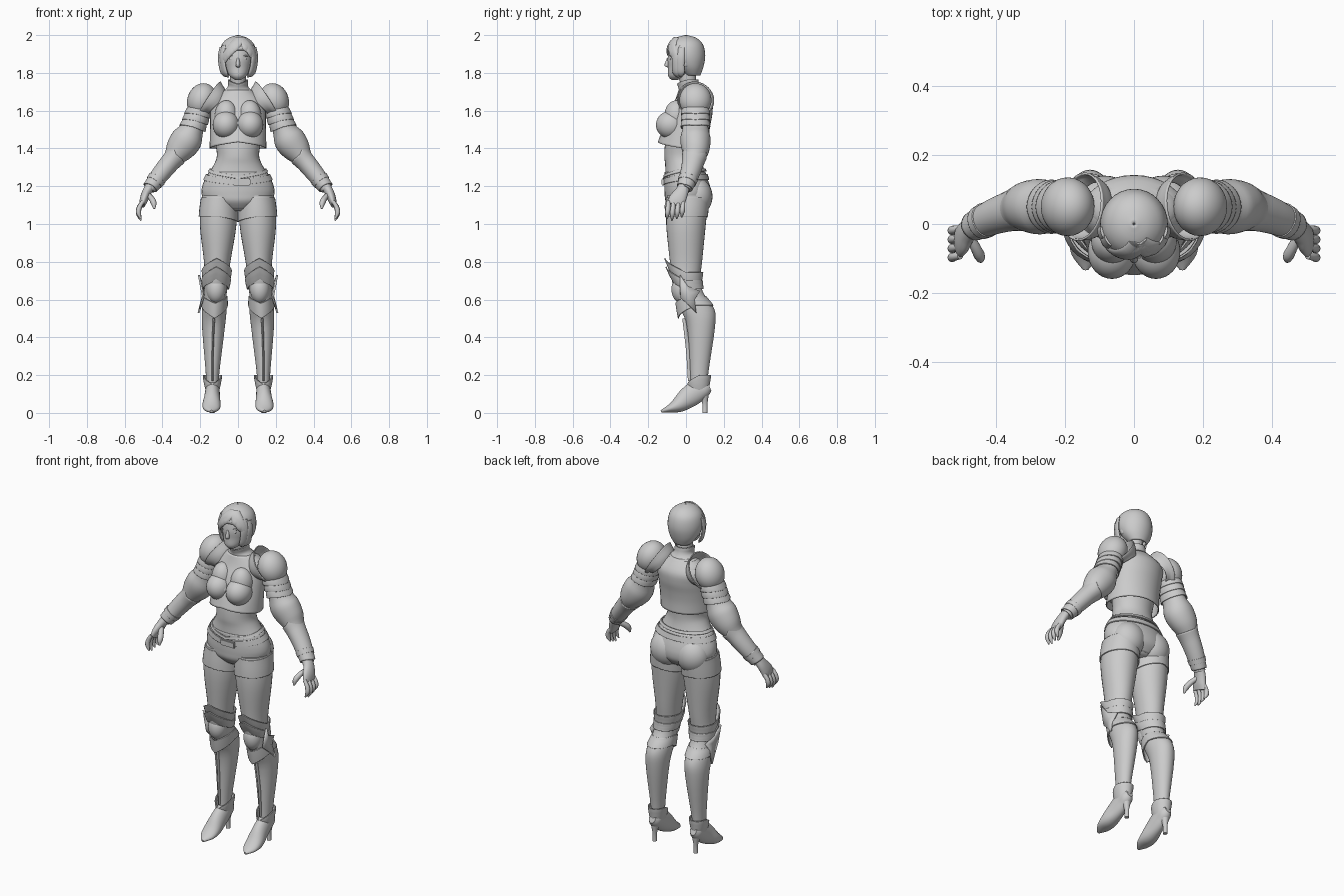
import bpy, bmesh
from math import sin, cos, pi
from mathutils import Vector, Matrix

if "Cube" in bpy.data.objects:
    bpy.data.objects.remove(bpy.data.objects["Cube"], do_unlink=True)

GREY = (0.6, 0.6, 0.6, 1)
grey = bpy.data.materials.new("plain grey")
grey.use_nodes = True
grey.diffuse_color = GREY
grey.node_tree.nodes["Principled BSDF"].inputs["Base Color"].default_value = GREY

X, Y, Z = Vector((1, 0, 0)), Vector((0, 1, 0)), Vector((0, 0, 1))
FRONT, SIDE = -pi / 2, pi  # SIDE is the outside of an arm and the inside of a leg


def finish(name, bm, pair=False, shell=0):
    """Turn a bmesh into a smooth object, optionally thickened and mirrored."""
    bmesh.ops.recalc_face_normals(bm, faces=bm.faces)
    mesh = bpy.data.meshes.new(name)
    bm.to_mesh(mesh)
    bm.free()
    ob = bpy.data.objects.new(name, mesh)
    bpy.context.collection.objects.link(ob)
    mesh.materials.append(grey)
    bpy.ops.object.select_all(action='DESELECT')
    ob.select_set(True)
    bpy.context.view_layer.objects.active = ob
    bpy.ops.object.shade_smooth_by_angle(angle=0.8)
    if shell:
        ob.modifiers.new("thickness", 'SOLIDIFY').thickness = shell
    if pair:
        ob.modifiers.new("other side", 'MIRROR')


def spline(rows, steps=4):
    """Smooth rows of x, y, z, radius, radius, rise, flare with a Catmull-Rom curve."""
    rows = [list(row) + [0] * (7 - len(row)) for row in rows]
    last = len(rows) - 1
    out = []
    for i in range(last):
        a, b, c, d = (rows[min(max(i + k, 0), last)] for k in (-1, 0, 1, 2))
        for s in range(steps):
            t = s / steps
            out.append([q + t / 2 * (r - p + t * (2*p - 5*q + 4*r - w + t * (3*(q - r) + w - p)))
                        for p, q, r, w in zip(a, b, c, d)])
    return out + [rows[last]]


def loft(name, rows, pair=False, level=True, shell=0, aim=FRONT, ref=Y, sides=32, cut=None):
    """Skin elliptical sections; rise and flare pull each ring to a point facing aim."""
    rows = spline(rows)
    centres = [Vector(row[:3]) for row in rows]
    bm = bmesh.new()
    rings = []
    for i, row in enumerate(rows):
        along = (centres[min(i + 1, len(rows) - 1)] - centres[max(i - 1, 0)]).normalized()
        along = Z if level else along
        u = X if level else ref.cross(along).normalized()
        v = along.cross(u)
        ring = []
        for k in range(sides):
            a = 2 * pi * k / sides
            turn = abs((a - aim + pi) % (2 * pi) - pi)
            peak = max(0, 1 - turn / (pi / 2))
            spoke = (u * cos(a) * row[3] + v * sin(a) * row[4]) * (1 + row[6] * peak)
            ring.append(bm.verts.new(centres[i] + spoke + along * row[5] * peak))
        rings.append(ring)
    for low, high in zip(rings, rings[1:]):
        for k in range(sides):
            n = (k + 1) % sides
            bm.faces.new((low[k], low[n], high[n], high[k]))
    if not shell:
        bm.faces.new(rings[0])
        bm.faces.new(rings[-1])
    if cut:
        gone = [f for f in bm.faces if cut(f.calc_center_median())]
        bmesh.ops.delete(bm, geom=gone, context='FACES')
    finish(name, bm, pair, shell)


def band(name, limb, start, end, grow, rise=(0, 0), flare=(0, 0), **options):
    """Wrap a shell around a limb between two heights, standing off by grow."""
    rows = spline(limb)
    count = 6
    wrapped = []
    for i in range(count):
        t = i / (count - 1)
        z = start + (end - start) * t
        a, b = next((a, b) for a, b in zip(rows, rows[1:]) if (a[2] - z) * (b[2] - z) <= 0)
        f = (z - a[2]) / (b[2] - a[2])
        row = [p + (q - p) * f for p, q in zip(a, b)]
        gap = grow[1] + (grow[0] - grow[1]) * (1 - t) ** 2
        blend = [p + (q - p) * t for p, q in (rise, flare)]
        wrapped.append([*row[:3], row[3] + gap, row[4] + gap, *blend])
    loft(name, wrapped, shell=.006, **options)


def ball(name, at, size, pair=False, turn=0):
    bm = bmesh.new()
    place = Matrix.Translation(at) @ Matrix.Rotation(turn, 4, 'Y') @ Matrix.Diagonal((*size, 1))
    bmesh.ops.create_uvsphere(bm, u_segments=32, v_segments=20, radius=1, matrix=place)
    finish(name, bm, pair)


def strand(name, path, wide, thick, pair=False, ref=Y):
    """A tapered, flattened lock or finger along a path."""
    taper = [.8] + [1] * (len(path) - 2) + [.3]
    rows = [(*p, wide * f, thick * f) for p, f in zip(path, taper)]
    loft(name, rows, pair, level=False, sides=12, ref=ref)


def lock(name, turn, lift, pair=False):
    """A lock of hair lying on the head, between two turns from the front and two lifts."""
    path = []
    for i in range(5):
        a, e = (p + (q - p) * i / 4 for p, q in (turn, lift))
        r = .1 * cos(e if e > 0 else e * .6)
        path.append(Vector((r * sin(a), -r * cos(a), 1.89 + .115 * sin(e))))
    strand(name, path, .022, .009, pair, ref=path[2] - 1.89 * Z)


# Body forms that the clothes and armour follow
torso = [(0, .01, 1.07, .07, .07), (0, .01, 1.11, .16, .11), (0, .01, 1.17, .19, .12),
         (0, 0, 1.24, .17, .11), (0, -.01, 1.31, .13, .1), (0, -.015, 1.36, .112, .1),
         (0, -.01, 1.43, .12, .1), (0, .01, 1.52, .13, .1), (0, .03, 1.6, .135, .1),
         (0, .04, 1.67, .125, .08), (0, .02, 1.72, .05, .05), (0, .01, 1.76, .042, .044),
         (0, 0, 1.83, .045, .05)]
leg = [(.1, .01, 1.15, .09, .11), (.105, 0, 1, .097, .105), (.11, 0, .8, .07, .085),
       (.115, 0, .7, .063, .075), (.12, .02, .63, .06, .075), (.125, .06, .55, .065, .09),
       (.13, .08, .45, .06, .073), (.135, .07, .2, .035, .047), (.135, .07, .11, .034, .048)]
arm = [(.18, .05, 1.69, .05, .06), (.21, .05, 1.59, .058, .066), (.24, .05, 1.51, .06, .068),
       (.27, .05, 1.45, .082, .08), (.31, .05, 1.395, .075, .073), (.35, .04, 1.34, .05, .055),
       (.41, .02, 1.265, .04, .043), (.47, -.01, 1.185, .03, .033)]
loft("torso", torso)
loft("leg", leg, True)
loft("sleeve", arm, True, level=False)

# Head and face
loft("head", [(0, -.06, 1.763, .015, .017), (0, -.045, 1.785, .045, .05), (0, -.02, 1.83, .066, .075),
              (0, -.01, 1.88, .076, .087), (0, 0, 1.94, .07, .08), (0, 0, 1.98, .03, .03)])
loft("nose", [(0, -.09, 1.88, .006, .01), (0, -.1, 1.84, .012, .014), (0, -.09, 1.828, .005, .005)], sides=12)
for height in (1.803, 1.811):
    ball("lip", (0, -.086, height), (.018, .009, .005))
ball("eye", (.032, -.079, 1.872), (.015, .009, .007), True)
ball("brow", (.033, -.081, 1.892), (.02, .008, .004), True, .15)
ball("ear", (.078, 0, 1.86), (.012, .02, .03), True)

# Short hair with a fringe swept from a parting
loft("hair_cap", [(0, .035, 1.785, .05, .04), (0, .02, 1.83, .082, .072), (0, 0, 1.89, .098, .102),
                  (0, 0, 1.95, .086, .09), (0, 0, 1.985, .05, .055), (0, 0, 2, .004, .004)],
     shell=.008, cut=lambda c: c.y < -.025 and c.z < 1.925)
for i in range(4):
    lock("long_fringe", (.3 - .1 * i, -.5 - .2 * i), (.95, .1 - .2 * i))
for i in range(3):
    lock("short_fringe", (.25 + .1 * i, .6 + .3 * i), (.95, .15 - .3 * i))
lock("front_lock", (1, .9), (.5, -1.4), True)
lock("side_lock", (1.3, 1.2), (.4, -1.3), True)

# Chest armour and collar
band("chest_armour", torso, 1.4, 1.71, (.035, .008), rise=(.035, 0))
ball("bust", (.064, -.08, 1.525), (.07, .079, .074), True)
ball("upper_bust", (.062, -.05, 1.57), (.062, .065, .085), True)
band("collar", torso, 1.7, 1.765, (.004, .012), rise=(0, -.025))

# Shorts, belt and buckle
band("shorts", torso, 1.08, 1.275, (.004, .004))
band("shorts_leg", leg, 1.14, 1.04, (.005, .007), rise=(0, -.03), aim=SIDE, pair=True)
ball("buttock", (.085, .055, 1.145), (.095, .085, .1), True)
band("belt", torso, 1.235, 1.265, (.012, .012), rise=(-.03, -.03))
band("upper_belt", torso, 1.28, 1.295, (.012, .01), rise=(-.04, -.04))
bm = bmesh.new()
box = Matrix.Translation((.02, -.123, 1.222)) @ Matrix.Diagonal((.09, .015, .036, 1))
bmesh.ops.create_cube(bm, size=1, matrix=box)
bmesh.ops.bevel(bm, geom=bm.edges[:], offset=.004, segments=2, affect='EDGES')
finish("buckle", bm)

# Knee and shin armour
for i, name in enumerate(("knee_upper_plate", "knee_middle_plate")):
    z = .7 - .045 * i
    band(name, leg, z, z + .045, (.004, .008), rise=(.05, .075), flare=(0, .25), pair=True)
ball("knee_cap", (.116, -.022, .655), (.052, .055, .075), True)
band("knee_lower_plate", leg, .62, .57, (.004, .006), rise=(-.04, -.07), pair=True)
loft("shin_ridge", [(.128, -.01, .5, .006, .01), (.134, .01, .33, .005, .01), (.135, .02, .17, .004, .01)],
     True, sides=8)
band("ankle_cuff", leg, .12, .2, (.003, .016), rise=(-.015, -.05), pair=True)

# Pointed fin on the outside of each knee
bm = bmesh.new()
outline = [(-.03, .73), (.01, .67), (.075, .645), (.045, .6), (.055, .53), (.01, .575), (-.03, .61)]
hub = bm.verts.new((.188, .015, .632))
rim = [bm.verts.new((.183 + abs(z - .632) * .3, y, z)) for y, z in outline]
for a, b in zip(rim, rim[1:] + rim[:1]):
    bm.faces.new((hub, a, b))
finish("knee_fin", bm, True, .01)

# High-heeled shoes
loft("shoe", [(.135, .125, .14, .02, .025), (.135, .1, .13, .035, .045), (.135, .06, .115, .038, .058),
              (.137, .01, .08, .042, .056), (.14, -.04, .043, .048, .041), (.14, -.09, .021, .04, .02),
              (.14, -.132, .008, .008, .007)], True, level=False, ref=Z)
loft("heel", [(.135, .1, 0, .012, .013), (.135, .1, .05, .012, .014), (.135, .095, .11, .028, .028)], True)

# Shoulder armour
ball("shoulder_plate", (.192, .05, 1.655), (.076, .085, .092), True, -.35)
loft("shoulder_crest", [(.11, .045, 1.625, .07, .08), (.13, .047, 1.645, .094, .093), (.152, .05, 1.66, .112, .1)],
     True, level=False, shell=.006, aim=SIDE)
for i in range(3):
    z = 1.62 - .033 * i
    band("shoulder_lame", arm, z, z - .04, (.002, .011), rise=(0, .02), aim=SIDE, pair=True, level=False)

# Forearm guards with a point over the elbow
band("forearm_guard", arm, 1.36, 1.195, (.005, .009), rise=(-.06, .01), aim=SIDE, pair=True, level=False)
band("wrist_band", arm, 1.24, 1.22, (.012, .012), aim=SIDE, pair=True, level=False)

# Hands
loft("palm", [(.465, -.01, 1.2, .026, .03), (.485, -.025, 1.165, .024, .037), (.498, -.045, 1.13, .022, .045),
              (.507, -.056, 1.1, .015, .044)], True, level=False)
for i in range(4):
    step = .034 - .003 * abs(i - 1)
    path = [(.503 + .024 * sin(.9 * k), -.092 + .026 * i - .003 * k, 1.12 - step * k) for k in range(4)]
    strand("finger", path, .0125, .0125, True)
strand("thumb", [(.48, -.03, 1.16), (.458, -.07, 1.135), (.446, -.095, 1.11), (.443, -.108, 1.08)],
       .015, .016, True)
